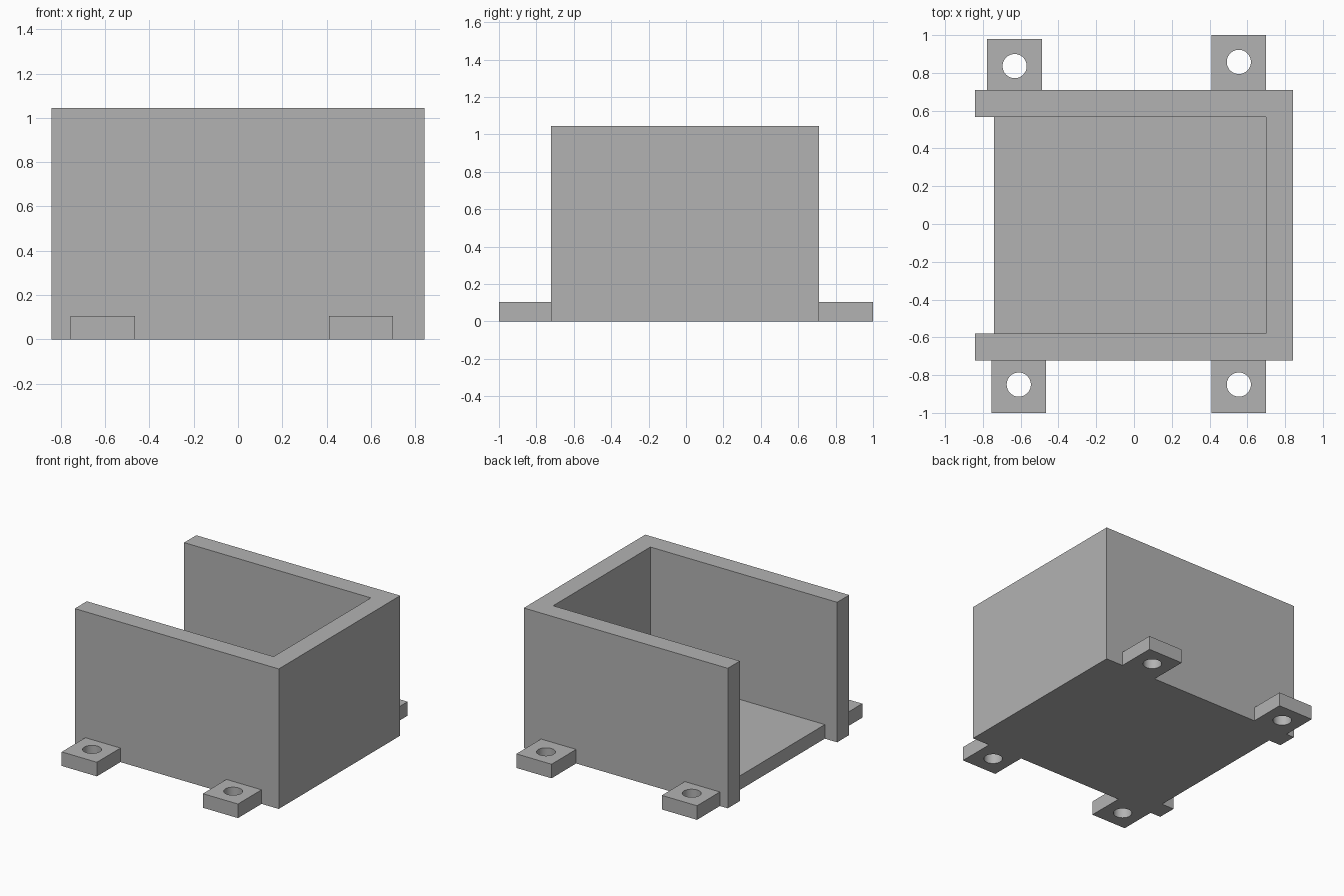
import bpy
import bmesh

if "Cube" in bpy.data.objects:
    bpy.data.objects.remove(bpy.data.objects["Cube"], do_unlink=True)

HEIGHT = 1.045      # wall height
BASE = 0.105        # floor and tab thickness
BACK, FRONT = 0.71, -0.722
INNER_BACK, INNER_FRONT = 0.567, -0.58
END, INNER_END = 0.842, 0.70

grey = bpy.data.materials.new("plain_grey")
grey.use_nodes = True
grey.diffuse_color = (0.45, 0.45, 0.45, 1)
grey.node_tree.nodes["Principled BSDF"].inputs["Base Color"].default_value = (0.45, 0.45, 0.45, 1)


def prism(name, outline, height):
    """Extrude a flat outline upwards from the ground."""
    bm = bmesh.new()
    face = bm.faces.new([bm.verts.new((x, y, 0)) for x, y in outline])
    top = bmesh.ops.extrude_face_region(bm, geom=[face])["geom"]
    bmesh.ops.translate(bm, vec=(0, 0, height),
                        verts=[v for v in top if isinstance(v, bmesh.types.BMVert)])
    bmesh.ops.recalc_face_normals(bm, faces=bm.faces)
    mesh = bpy.data.meshes.new(name)
    bm.to_mesh(mesh)
    bm.free()
    mesh.materials.append(grey)
    obj = bpy.data.objects.new(name, mesh)
    bpy.context.collection.objects.link(obj)
    return obj


def rectangle(x0, x1, y0, y1):
    return [(x0, y0), (x1, y0), (x1, y1), (x0, y1)]


def mounting_tab(name, x0, x1, y0, y1, hole_x, hole_y):
    """Flat tab with a round screw hole through it."""
    tab = prism(name, rectangle(x0, x1, y0, y1), BASE)
    bpy.ops.mesh.primitive_cylinder_add(vertices=48, radius=0.064, depth=0.5,
                                        location=(hole_x, hole_y, BASE / 2))
    cutter = bpy.context.object
    cutter.hide_render = True
    cutter.data.materials.append(grey)
    hole = tab.modifiers.new("screw_hole", "BOOLEAN")
    hole.operation = "DIFFERENCE"
    hole.solver = "EXACT"
    hole.object = cutter
    # Bake the hole and drop the cutter
    bpy.context.view_layer.update()
    cut = bpy.data.meshes.new_from_object(
        tab.evaluated_get(bpy.context.evaluated_depsgraph_get()))
    tab.modifiers.clear()
    tab.data = cut
    bpy.data.objects.remove(cutter, do_unlink=True)
    bpy.ops.object.select_all(action="DESELECT")
    tab.select_set(True)
    bpy.context.view_layer.objects.active = tab
    bpy.ops.object.shade_smooth_by_angle()


# U-shaped wall, open towards -x
prism("wall", [(-END, FRONT), (END, FRONT), (END, BACK), (-END, BACK),
               (-END, INNER_BACK), (INNER_END, INNER_BACK),
               (INNER_END, INNER_FRONT), (-END, INNER_FRONT)], HEIGHT)

# Floor, set back from the open end
prism("floor", rectangle(-0.74, INNER_END, INNER_FRONT, INNER_BACK), BASE)

# Four mounting tabs
mounting_tab("front_left_tab", 0.41, 0.70, -1.0, FRONT, 0.555, -0.85)
mounting_tab("front_right_tab", -0.755, -0.465, -1.0, FRONT, -0.61, -0.85)
mounting_tab("back_left_tab", 0.41, 0.70, BACK, 1.0, 0.555, 0.858)
mounting_tab("back_right_tab", -0.777, -0.487, BACK, 0.98, -0.632, 0.836)
